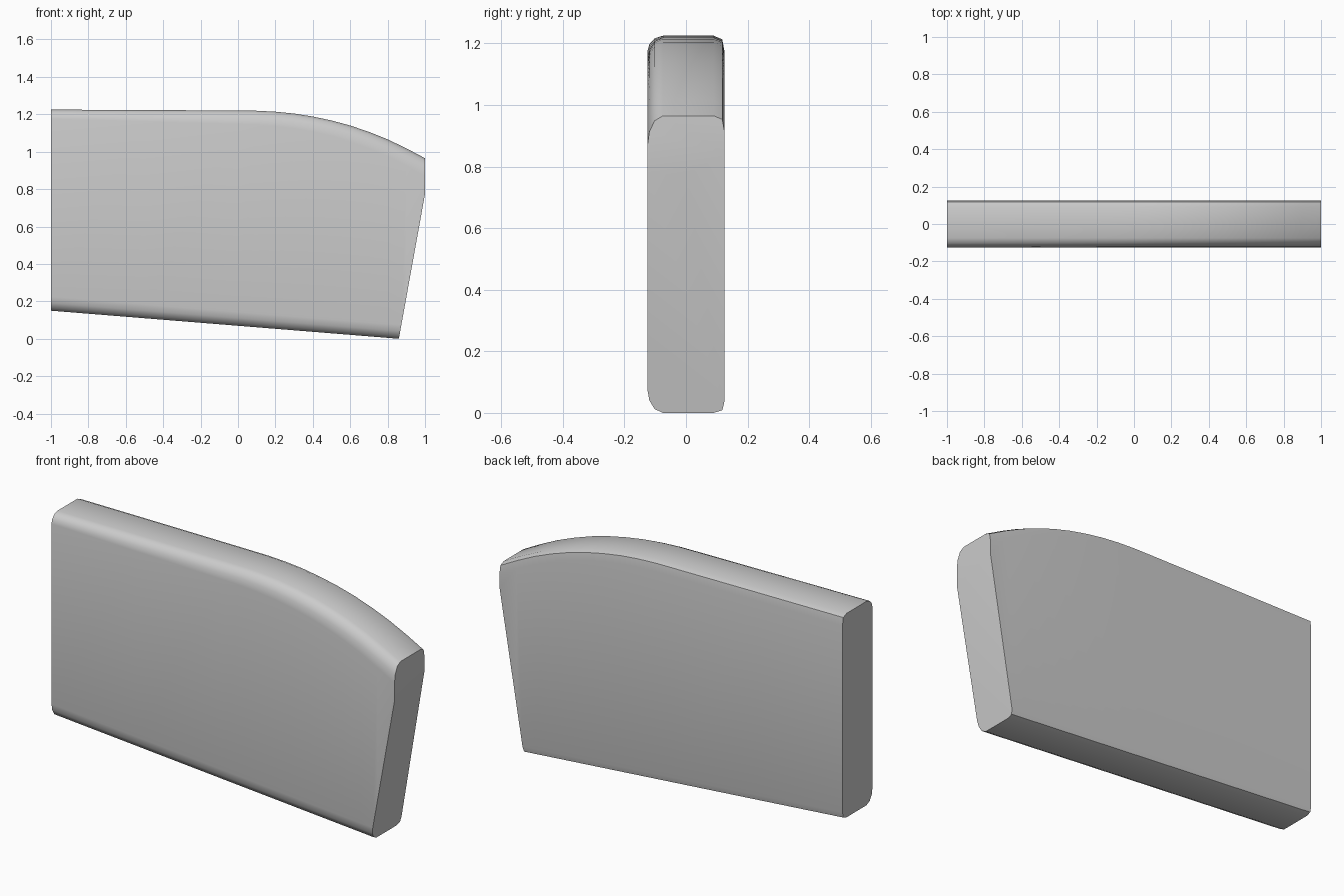
import bpy, bmesh
from mathutils import Vector

if "Cube" in bpy.data.objects:
    bpy.data.objects.remove(bpy.data.objects["Cube"])

# top outline of the slab: x, z
TOP = [(-1, 1.225), (-0.5, 1.223), (0, 1.22), (0.1, 1.219), (0.2, 1.214), (0.3, 1.204),
       (0.4, 1.188), (0.5, 1.167), (0.6, 1.14), (0.7, 1.106), (0.8, 1.066),
       (0.9, 1.018), (1, 0.965)]
# corner rounding: y, share of corner height (soft front, tight back)
CORNER_FRONT = [(-0.125, 1), (-0.119, 0.55), (-0.102, 0.17), (-0.075, 0)]
CORNER_BACK = [(0.09, 0), (0.118, 0.2), (0.125, 0.85)]


def section(x, top):
    bottom = 0.15 * (0.86 - x) / 1.86
    t = (x + 1) / 2
    upper = [(y, top - k * (0.05 + 0.045 * t)) for y, k in CORNER_FRONT]
    upper += [(y, top - k * 0.06) for y, k in CORNER_BACK]
    lower = [(y, bottom + k * 0.045) for y, k in reversed(CORNER_BACK)]
    lower += [(y, bottom + k * 0.075) for y, k in reversed(CORNER_FRONT)]
    return [Vector((x, y, z)) for y, z in upper + lower]


# loft the sections along x
bm = bmesh.new()
rings = [[bm.verts.new(p) for p in section(x, z)] for x, z in TOP]
for a, b in zip(rings, rings[1:]):
    n = len(a)
    for i in range(n):
        bm.faces.new((a[i], a[(i + 1) % n], b[(i + 1) % n], b[i]))
bm.faces.new(rings[0])
bm.faces.new(rings[-1])


# slanted end: two cuts that meet in a shallow crease
def cut(a, b, c):
    normal = (b - a).cross(c - a)
    if normal.x < 0:
        normal.negate()
    res = bmesh.ops.bisect_plane(bm, geom=bm.verts[:] + bm.edges[:] + bm.faces[:],
                                 plane_co=a, plane_no=normal, clear_outer=True)
    edges = [e for e in res["geom_cut"] if isinstance(e, bmesh.types.BMEdge)]
    bmesh.ops.holes_fill(bm, edges=edges, sides=0)


crease_top = Vector((1, 0, 0.775))
cut(crease_top, Vector((1, -0.125, 0.775)), Vector((0.86, 0, 0)))
cut(crease_top, Vector((1, 0.125, 0.84)), Vector((0.86, 0.125, 0)))

bmesh.ops.recalc_face_normals(bm, faces=bm.faces[:])
mesh = bpy.data.meshes.new("slab")
bm.to_mesh(mesh)
bm.free()
slab = bpy.data.objects.new("slab", mesh)
bpy.context.collection.objects.link(slab)

# smooth rounded edges, crisp ends
bpy.context.view_layer.objects.active = slab
slab.select_set(True)
bpy.ops.object.shade_smooth_by_angle(angle=0.6)
